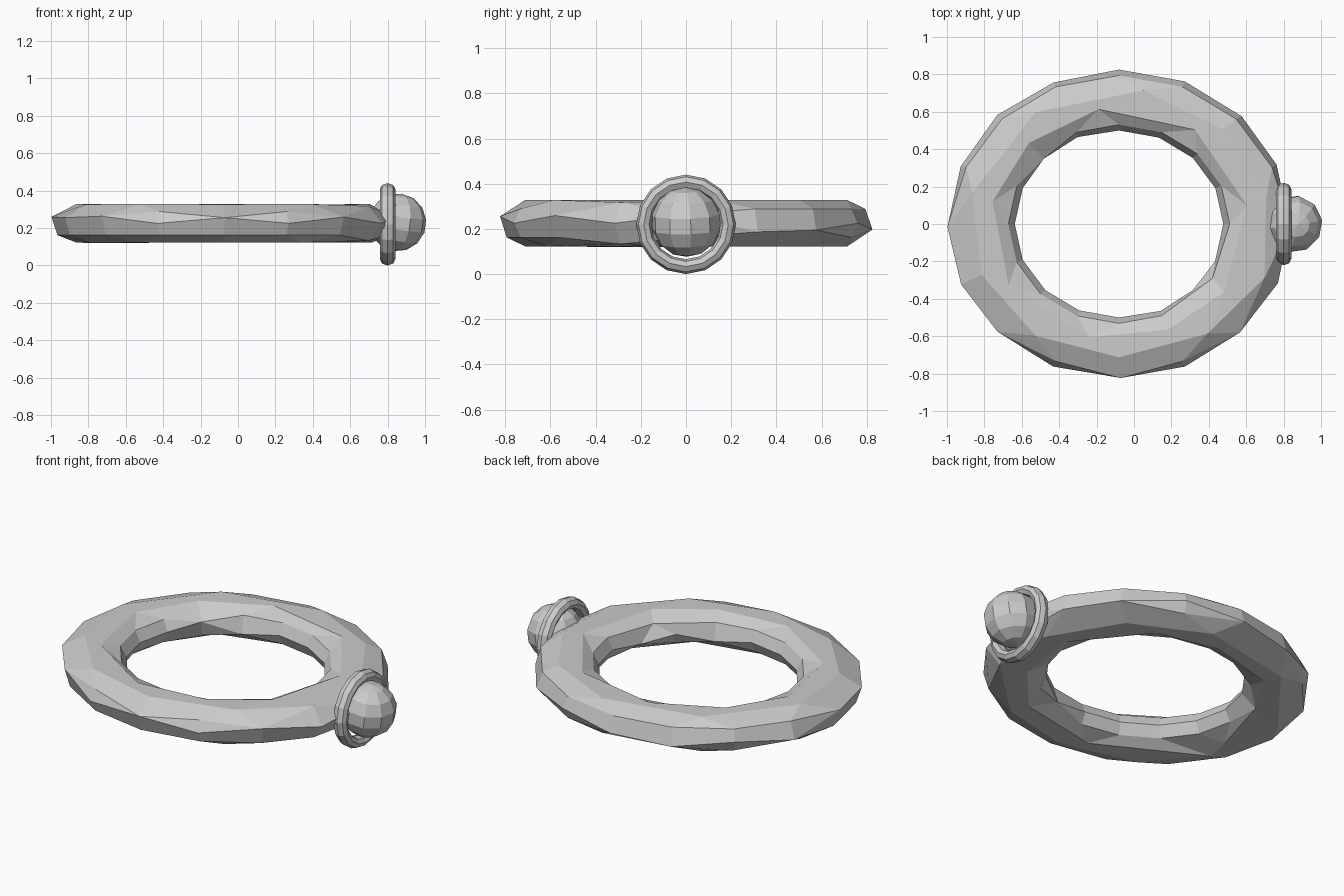
import bpy, bmesh
from math import radians
from mathutils import Matrix

if "Cube" in bpy.data.objects:
    bpy.data.objects.remove(bpy.data.objects["Cube"])


def torus(name, major, minor, n_major, n_minor, scale, loc, rot=(0, 0, 0)):
    bpy.ops.mesh.primitive_torus_add(major_radius=major, minor_radius=minor,
                                     major_segments=n_major, minor_segments=n_minor,
                                     location=loc, rotation=rot)
    ob = bpy.context.object
    ob.name = name
    ob.scale = scale
    return ob


def reduce(ob, ratio):
    mod = ob.modifiers.new("facets", 'DECIMATE')
    mod.ratio = ratio


# finger band: slightly oval, flattened, with coarse uneven facets
band = torus("band", 0.6625, 0.1625, 16, 10, (1.115, 1, 0.66), (-0.08, 0, 0.225))
reduce(band, 0.72)

# upright collar around the stone
torus("stone_collar", 0.187, 0.033, 16, 8, (1, 1, 1.25),
      (0.80, 0, 0.22), (0, radians(90), 0))

# faceted round stone
bpy.ops.mesh.primitive_uv_sphere_add(segments=10, ring_count=7, radius=0.155,
                                     location=(0.853, 0, 0.23),
                                     rotation=(0, radians(8), radians(-10)))
stone = bpy.context.object
stone.name = "stone"
